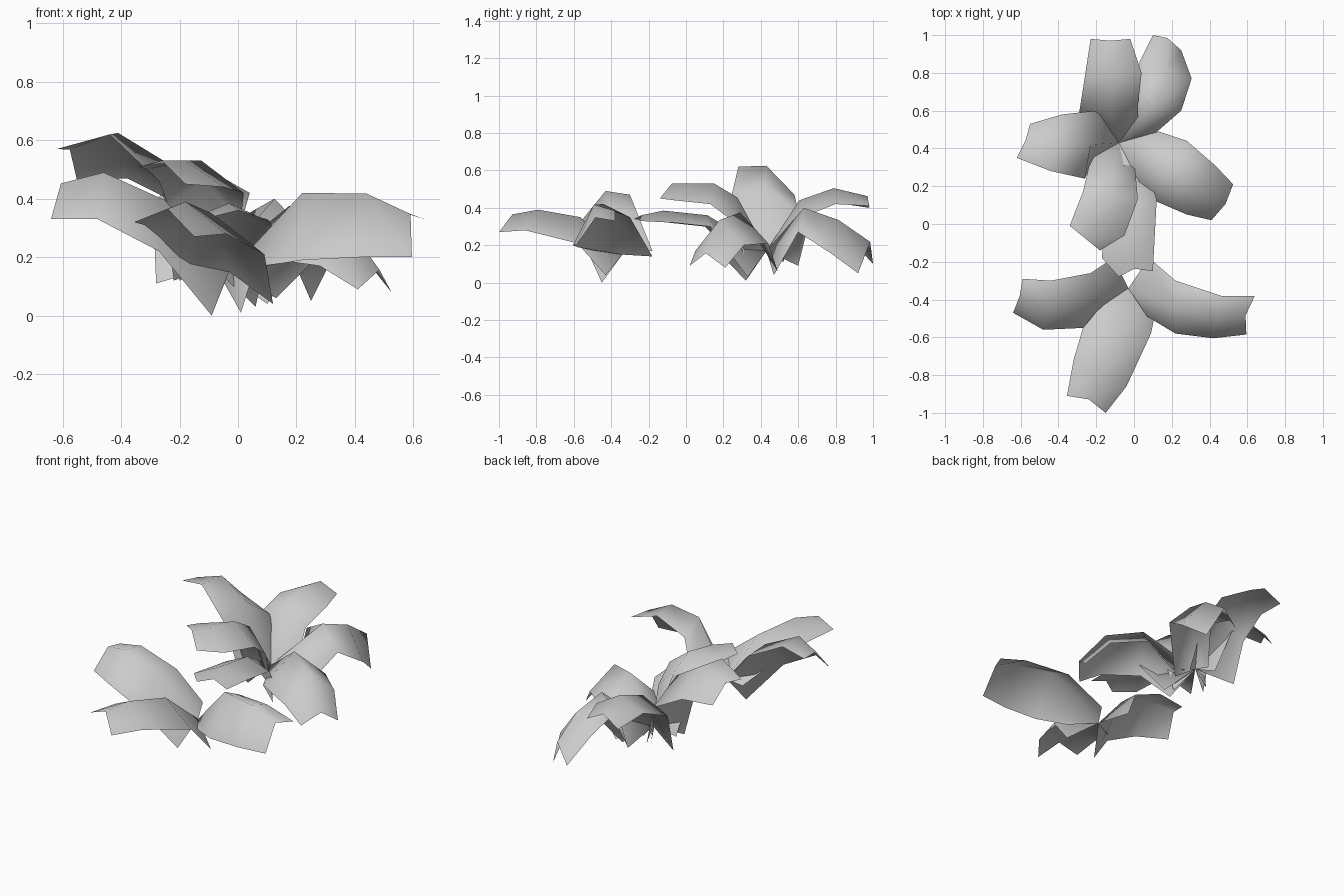
import bpy
from mathutils import Vector

leaf_grey = bpy.data.materials.new("leaf_grey")
leaf_grey.diffuse_color = (0.6, 0.6, 0.6, 1)


def leaf(name, heart, left, right, arch, notch=0.03):
    """Lofted leaf between two edge paths, with a midrib raised by arch.
    The midrib starts at the heart of the plant; notch pulls its tip back."""
    left = [Vector(p) for p in left]
    right = [Vector(p) for p in right]
    mid = [Vector(heart)]
    for a, b, h in zip(left[1:], right[1:], arch):
        mid.append((a + b) / 2 + Vector((0, 0, h)))
    mid[-1] += (mid[-2] - mid[-1]).normalized() * notch
    verts = [p for row in zip(left, mid, right) for p in row]
    faces = []
    for i in range(len(mid) - 1):
        for j in range(2):
            a = i * 3 + j
            faces.append((a, a + 1, a + 4, a + 3))
    mesh = bpy.data.meshes.new(name)
    mesh.from_pydata(verts, [], faces)
    mesh.materials.append(leaf_grey)
    mesh.update()
    if sum(f.normal.z * f.area for f in mesh.polygons) < 0:
        mesh.flip_normals()
    mesh.polygons.foreach_set("use_smooth", [True] * len(mesh.polygons))
    obj = bpy.data.objects.new(name, mesh)
    bpy.context.collection.objects.link(obj)


# Front plant: three leaves
heart = (-0.03, -0.34, 0.15)
leaf("front_plant_left_leaf", heart,
     [(-0.09, -0.45, 0.0), (-0.27, -0.55, 0.22), (-0.48, -0.56, 0.33), (-0.64, -0.47, 0.33)],
     [(-0.11, -0.18, 0.17), (-0.23, -0.26, 0.37), (-0.44, -0.30, 0.47), (-0.59, -0.29, 0.44)],
     (0.10, 0.09, 0.065), 0.01)
leaf("front_plant_right_leaf", heart,
     [(0.08, -0.18, 0.14), (0.22, -0.30, 0.35), (0.46, -0.38, 0.385), (0.64, -0.38, 0.33)],
     [(0.07, -0.49, 0.17), (0.22, -0.58, 0.19), (0.42, -0.605, 0.20), (0.595, -0.585, 0.20)],
     (0.15, 0.125, 0.07))
leaf("front_plant_front_leaf", heart,
     [(0.12, -0.43, 0.04), (0.09, -0.58, 0.21), (-0.04, -0.86, 0.28), (-0.15, -1.0, 0.27)],
     [(-0.12, -0.37, 0.12), (-0.27, -0.55, 0.27), (-0.32, -0.72, 0.31), (-0.355, -0.91, 0.32)],
     (0.11, 0.095, 0.065))

# Back plant: six leaves
heart = (-0.08, 0.43, 0.17)
leaf("back_plant_front_leaf", heart,
     [(0.06, 0.33, 0.03), (0.12, 0.13, 0.30), (0.11, -0.06, 0.32), (0.10, -0.25, 0.33)],
     [(-0.15, 0.31, 0.09), (-0.15, 0.10, 0.30), (-0.17, -0.18, 0.33), (-0.08, -0.28, 0.34)],
     (0.06, 0.06, 0.02))
leaf("back_plant_rear_leaf", heart,
     [(-0.28, 0.52, 0.11), (-0.29, 0.59, 0.35), (-0.26, 0.78, 0.43), (-0.23, 0.98, 0.40)],
     [(0.02, 0.50, 0.10), (0.02, 0.62, 0.35), (0.04, 0.80, 0.42), (-0.02, 0.98, 0.41)],
     (0.09, 0.08, 0.055), 0.01)
leaf("back_plant_drooping_leaf", heart,
     [(-0.03, 0.60, 0.09), (0.0, 0.66, 0.33), (0.03, 0.86, 0.25), (0.10, 1.0, 0.10)],
     [(0.10, 0.47, 0.04), (0.25, 0.60, 0.27), (0.305, 0.77, 0.16), (0.25, 0.92, 0.05)],
     (0.10, 0.13, 0.16), -0.03)
leaf("back_plant_right_leaf", heart,
     [(0.13, 0.49, 0.06), (0.28, 0.44, 0.21), (0.43, 0.31, 0.20), (0.525, 0.21, 0.08)],
     [(0.01, 0.32, 0.01), (0.07, 0.14, 0.20), (0.28, 0.05, 0.17), (0.41, 0.02, 0.09)],
     (0.17, 0.15, 0.095), -0.03)
leaf("back_plant_left_leaf", heart,
     [(-0.22, 0.33, 0.12), (-0.26, 0.24, 0.45), (-0.44, 0.28, 0.62), (-0.62, 0.35, 0.57)],
     [(-0.12, 0.55, 0.12), (-0.20, 0.60, 0.38), (-0.38, 0.58, 0.47), (-0.55, 0.53, 0.46)],
     (0.10, 0.08, 0.05), 0.01)
leaf("back_plant_raised_leaf", heart,
     [(0.0, 0.34, 0.05), (0.01, 0.25, 0.33), (0.02, 0.13, 0.42), (-0.05, -0.06, 0.44),
      (-0.18, -0.14, 0.45)],
     [(-0.20, 0.38, 0.12), (-0.24, 0.30, 0.38), (-0.27, 0.17, 0.46), (-0.31, 0.07, 0.50),
      (-0.34, -0.01, 0.51)],
     (0.10, 0.09, 0.06, 0.05), 0.0)
